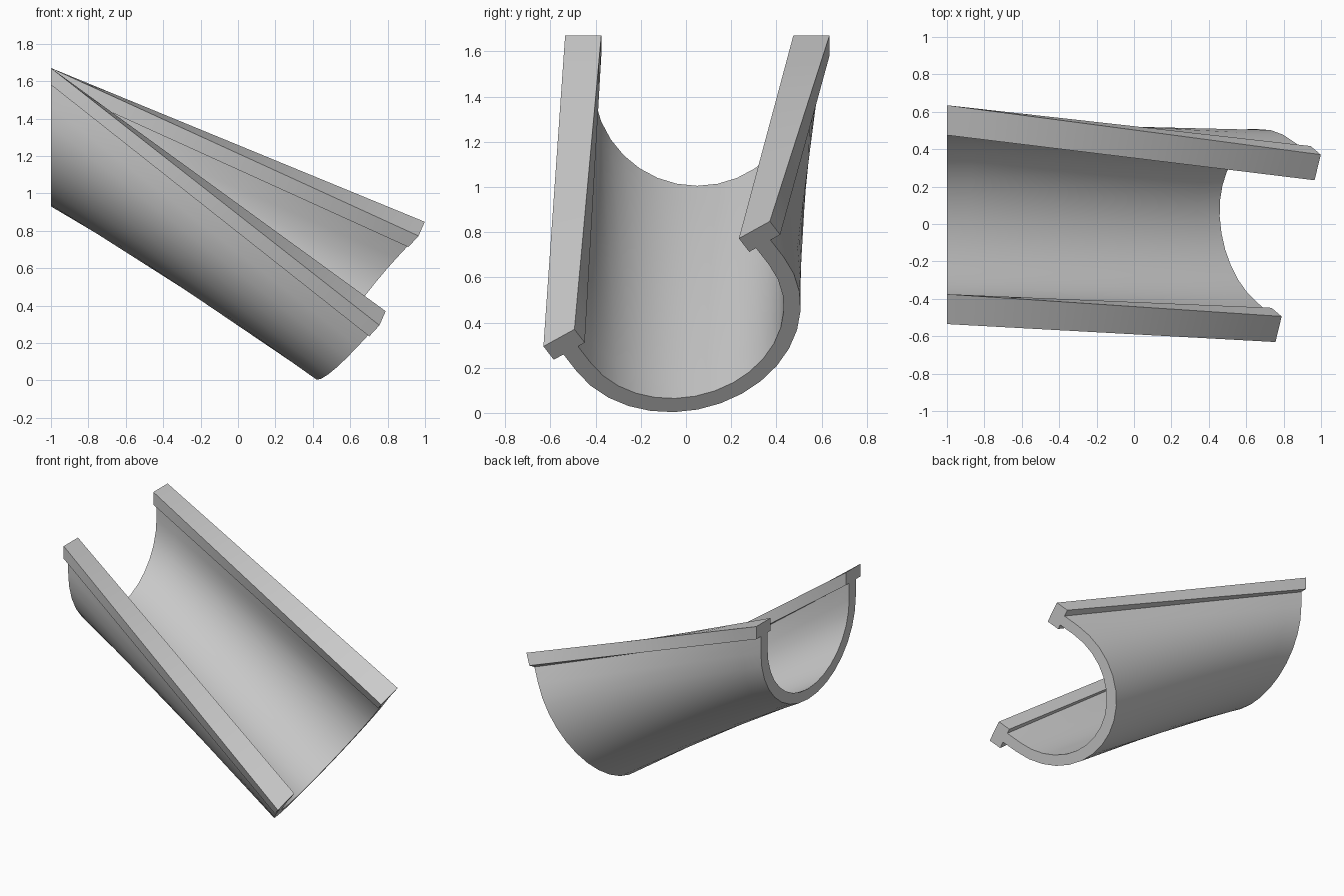
import bpy, bmesh, math
from mathutils import Vector

if "Cube" in bpy.data.objects:
    bpy.data.objects.remove(bpy.data.objects["Cube"])

# Trough cross-section: (across, depth below rim), half-round with T-shaped rims
R_OUT, R_IN, DEPTH = 0.535, 0.46, 0.205
RIM_IN, RIM_OUT, RIM_H = 0.425, 0.585, 0.09
ARC, STEPS = 16, 12


def arc(r):
    return [(r * math.cos(math.pi * i / ARC), DEPTH + r * math.sin(math.pi * i / ARC))
            for i in range(ARC + 1)]


def mirrored(pts):
    return [(-a, d) for a, d in reversed(pts)]


rim_outer = [(RIM_OUT, 0), (RIM_OUT, RIM_H), (R_OUT, RIM_H)]
rim_inner = [(R_IN, RIM_H), (RIM_IN, RIM_H), (RIM_IN, 0)]
profile = (rim_outer + arc(R_OUT) + mirrored(rim_outer)
           + mirrored(rim_inner) + arc(R_IN)[::-1] + rim_inner)


# Place the section in space: rim centre, across axis, depth axis
def section(centre, across, down):
    c, u, d = Vector(centre), Vector(across), Vector(down)
    return [c + u * a + d * b for a, b in profile]


high_end = section((-1, 0.05, 1.67), (0, 1, 0), (0, 0, -1))
u = Vector((0.207, 0.8564, 0.473)).normalized()
d = Vector((-0.59, 0.495, -0.638)).normalized()
low_end = section((0.8775, -0.13, 0.571), u, d * 1.03)

# Twisting straight loft between the two ends
bm = bmesh.new()
rings = [[bm.verts.new(p.lerp(q, s / STEPS)) for p, q in zip(high_end, low_end)]
         for s in range(STEPS + 1)]
n = len(profile)
for r0, r1 in zip(rings, rings[1:]):
    for i in range(n):
        j = (i + 1) % n
        bm.faces.new((r0[i], r0[j], r1[j], r1[i]))
bm.faces.new(rings[0][::-1])
bm.faces.new(rings[-1])
bmesh.ops.recalc_face_normals(bm, faces=bm.faces[:])

mesh = bpy.data.meshes.new("trough")
bm.to_mesh(mesh)
bm.free()
trough = bpy.data.objects.new("trough", mesh)
bpy.context.collection.objects.link(trough)
bpy.context.view_layer.objects.active = trough
trough.select_set(True)
bpy.ops.object.shade_smooth_by_angle(angle=math.radians(30))
